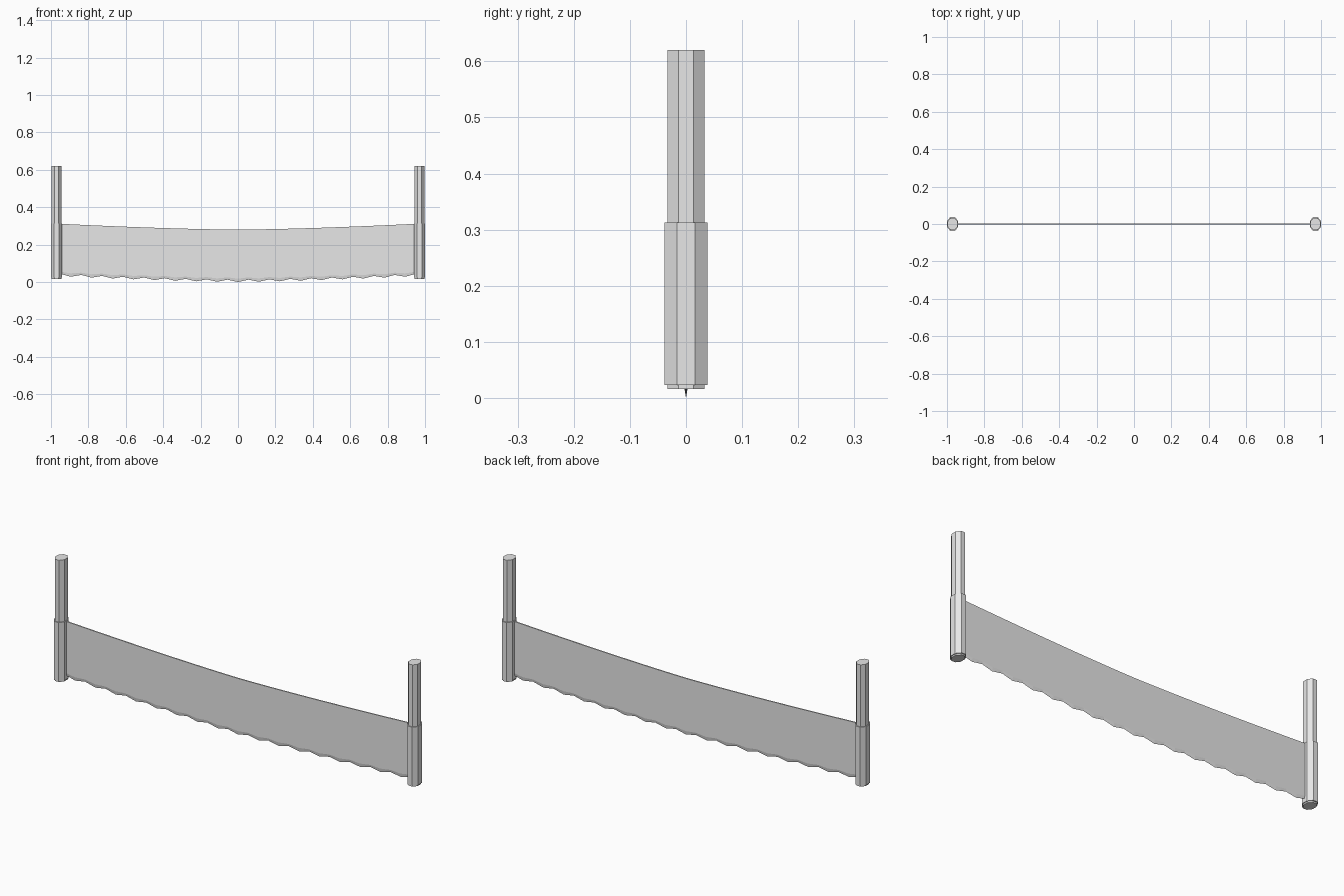
import bpy, bmesh, math

cube = bpy.data.objects.get("Cube")
if cube:
    bpy.data.objects.remove(cube, do_unlink=True)

grey = bpy.data.materials.new("plain grey")
grey.use_nodes = True
colour = (0.8, 0.8, 0.8, 1)
grey.diffuse_color = colour
grey.node_tree.nodes["Principled BSDF"].inputs["Base Color"].default_value = colour


def finish(bm, name):
    bmesh.ops.recalc_face_normals(bm, faces=bm.faces)
    mesh = bpy.data.meshes.new(name)
    bm.to_mesh(mesh)
    bm.free()
    mesh.materials.append(grey)
    obj = bpy.data.objects.new(name, mesh)
    bpy.context.collection.objects.link(obj)
    return obj


def bridge(bm, rings):
    """Skin a row of closed rings and cap both ends."""
    for a, b in zip(rings, rings[1:]):
        for i in range(len(a)):
            j = (i + 1) % len(a)
            bm.faces.new((a[i], a[j], b[j], b[i]))
    bm.faces.new(rings[0])
    bm.faces.new(rings[-1])


def octagon(bm, x, z, half_x, half_y):
    r = 1 / math.cos(math.pi / 8)
    angles = [math.pi / 8 + k * math.pi / 4 for k in range(8)]
    return [bm.verts.new((x + half_x * r * math.cos(a),
                          half_y * r * math.sin(a), z)) for a in angles]


# Handles: a stepped oval post with a wider sleeve around the blade end
HANDLE = [(0.016, 0.026, 0.033), (0.023, 0.026, 0.033),
          (0.023, 0.030, 0.038), (0.313, 0.030, 0.038),
          (0.313, 0.026, 0.033), (0.62, 0.026, 0.033)]
for side, x in (("left", 0.97), ("right", -0.97)):
    bm = bmesh.new()
    bridge(bm, [octagon(bm, x, *row) for row in HANDLE])
    finish(bm, side + "_handle")

# Blade: bowed plate with a sharpened, scalloped lower edge
TEETH, STEPS = 17, 4
HALF_LENGTH, THICK = 0.95, 0.003
bm = bmesh.new()
rings = []
count = TEETH * STEPS
for i in range(count + 1):
    t = 2 * i / count - 1
    x = t * HALF_LENGTH
    bow = 0.031 * abs(t) ** 1.5
    wave = 0.5 + 0.5 * math.cos(2 * math.pi * i / STEPS)
    edge = bow + 0.012 * wave
    shoulder = bow + 0.018 + 0.006 * wave
    top = 0.28 + bow
    section = [(-THICK, top), (-THICK, shoulder), (0, edge),
               (THICK, shoulder), (THICK, top)]
    rings.append([bm.verts.new((x, y, z)) for y, z in section])
bridge(bm, rings)
finish(bm, "saw_blade")
